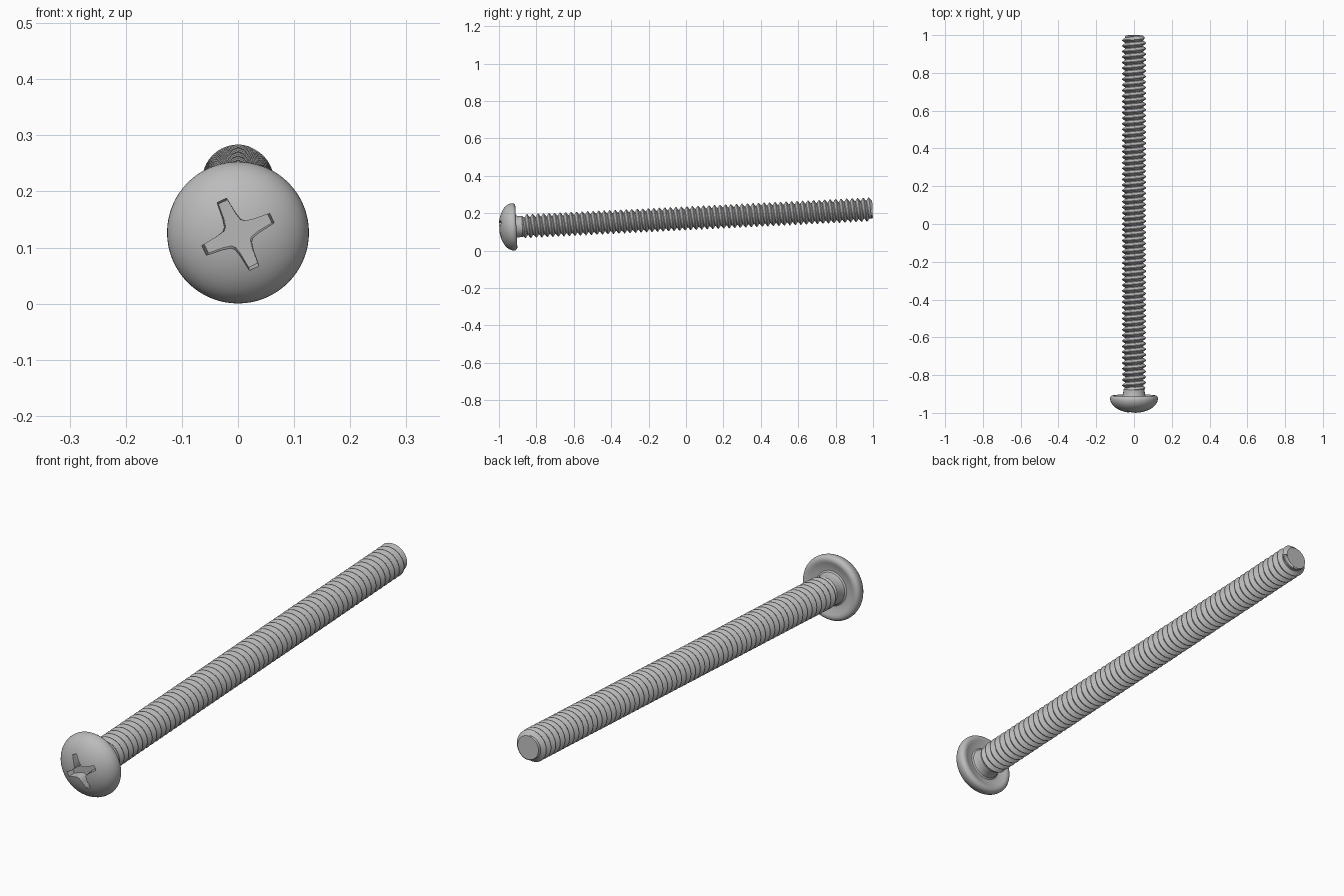
import bpy, bmesh, math
from mathutils import Matrix, Vector

cube = bpy.data.objects.get("Cube")
if cube:
    bpy.data.objects.remove(cube, do_unlink=True)

# Overall sizes, measured along the screw axis from the tip of the head
TILT = math.radians(2.8)
LENGTH = 2.0
HEAD_R, DOME = 0.1265, 0.076
MAJOR, MINOR, END_R = 0.064, 0.048, 0.046
THREAD_START, PITCH, SEGS = 0.115, 0.0295, 40

PLACE = (Matrix.Translation((0, -1.0, 0.123))
         @ Matrix.Rotation(TILT - math.pi / 2, 4, 'X'))

steel = bpy.data.materials.new("steel_grey")
steel.use_nodes = True
steel.diffuse_color = (0.5, 0.5, 0.5, 1)
steel.node_tree.nodes["Principled BSDF"].inputs["Base Color"].default_value = (0.5, 0.5, 0.5, 1)


def make_object(name, bm):
    bmesh.ops.recalc_face_normals(bm, faces=bm.faces)
    mesh = bpy.data.meshes.new(name)
    bm.to_mesh(mesh)
    bm.free()
    mesh.materials.append(steel)
    obj = bpy.data.objects.new(name, mesh)
    bpy.context.collection.objects.link(obj)
    obj.matrix_world = PLACE
    return obj


def activate(obj):
    bpy.ops.object.select_all(action='DESELECT')
    obj.select_set(True)
    bpy.context.view_layer.objects.active = obj


def smooth(obj, degrees):
    activate(obj)
    bpy.ops.object.shade_smooth_by_angle(angle=math.radians(degrees))


def lathe(name, profile, segs):
    """Closed solid of revolution from (radius, depth) points on the axis."""
    bm = bmesh.new()
    verts = [bm.verts.new((r, 0, z)) for r, z in profile]
    edges = [bm.edges.new(pair) for pair in zip(verts, verts[1:])]
    bmesh.ops.spin(bm, geom=verts + edges, cent=(0, 0, 0), axis=(0, 0, 1),
                   angle=math.tau, steps=segs, use_merge=True)
    bmesh.ops.remove_doubles(bm, verts=bm.verts, dist=1e-5)
    return make_object(name, bm)


# Pan head with domed front, rounded rim, dished underside and short neck
dome = [(HEAD_R * math.sin(a), DOME * (1 - math.cos(a)))
        for a in (math.pi / 2 * i / 14 for i in range(15))]
underside = [(0.1255, 0.082), (0.122, 0.088), (0.116, 0.092), (0.108, 0.093),
             (0.1, 0.091), (0.082, 0.084), (0.068, 0.083), (0.062, 0.087),
             (0.059, 0.095), (0.057, 0.108), (0.056, 0.125), (0.047, 0.135),
             (0, 0.135)]
head = lathe("screw_head", dome + underside, 64)

# Cross recess cutter: one tapered arm outline repeated four times
arm = [(0.016, -0.022), (0.022, -0.016), (0.037, -0.0125), (0.068, -0.0095),
       (0.068, 0.0095), (0.037, 0.0125), (0.022, 0.016)]
outline = []
for k in range(4):
    turn = Matrix.Rotation(k * math.pi / 2 - math.radians(25.5), 3, 'Z')
    outline += [turn @ Vector((x, y, 0)) for x, y in arm[1:]]
bm = bmesh.new()
rings = [[bm.verts.new((p.x * s, p.y * s, z)) for p in outline]
         for s, z in ((1.06, -0.02), (0.92, 0.04))]
for ring in rings:
    bm.faces.new(ring)
for i in range(len(outline)):
    j = (i + 1) % len(outline)
    bm.faces.new((rings[0][i], rings[0][j], rings[1][j], rings[1][i]))
cutter = make_object("recess_cutter", bm)
cutter.hide_render = True

cut = head.modifiers.new("recess", 'BOOLEAN')
cut.operation = 'DIFFERENCE'
cut.solver = 'EXACT'
cut.object = cutter
activate(head)
bpy.ops.object.modifier_apply(modifier=cut.name)
bpy.data.objects.remove(cutter, do_unlink=True)
smooth(head, 35)

# Threaded shank: V profile wound along a right-hand helix, chamfered at both ends
profile = [(0.0, MINOR), (0.1, MINOR), (0.5, MAJOR), (0.6, MAJOR)]
turns = math.ceil((LENGTH - THREAD_START) / PITCH) + 1
bm = bmesh.new()
grid = []
for i in range(turns * SEGS + 1):
    a = math.tau * i / SEGS
    row = []
    for offset, radius in profile:
        z = THREAD_START + PITCH * (i / SEGS + offset - 1)
        z = min(max(z, THREAD_START), LENGTH)
        r = min(radius, END_R + (LENGTH - z), 0.05 + 0.6 * (z - THREAD_START))
        row.append(bm.verts.new((r * math.cos(a), r * math.sin(a), z)))
    grid.append(row)
for i in range(turns * SEGS):
    for j in range(3):
        bm.faces.new((grid[i][j], grid[i + 1][j], grid[i + 1][j + 1], grid[i][j + 1]))
    if i + SEGS < turns * SEGS:
        bm.faces.new((grid[i][3], grid[i + 1][3], grid[i + SEGS + 1][0], grid[i + SEGS][0]))
bmesh.ops.remove_doubles(bm, verts=bm.verts, dist=1e-5)
bmesh.ops.dissolve_degenerate(bm, dist=1e-5, edges=bm.edges)
# Flat end face
bmesh.ops.create_circle(bm, cap_ends=True, segments=SEGS, radius=END_R,
                        matrix=Matrix.Translation((0, 0, LENGTH)))
shank = make_object("threaded_shank", bm)
smooth(shank, 30)
